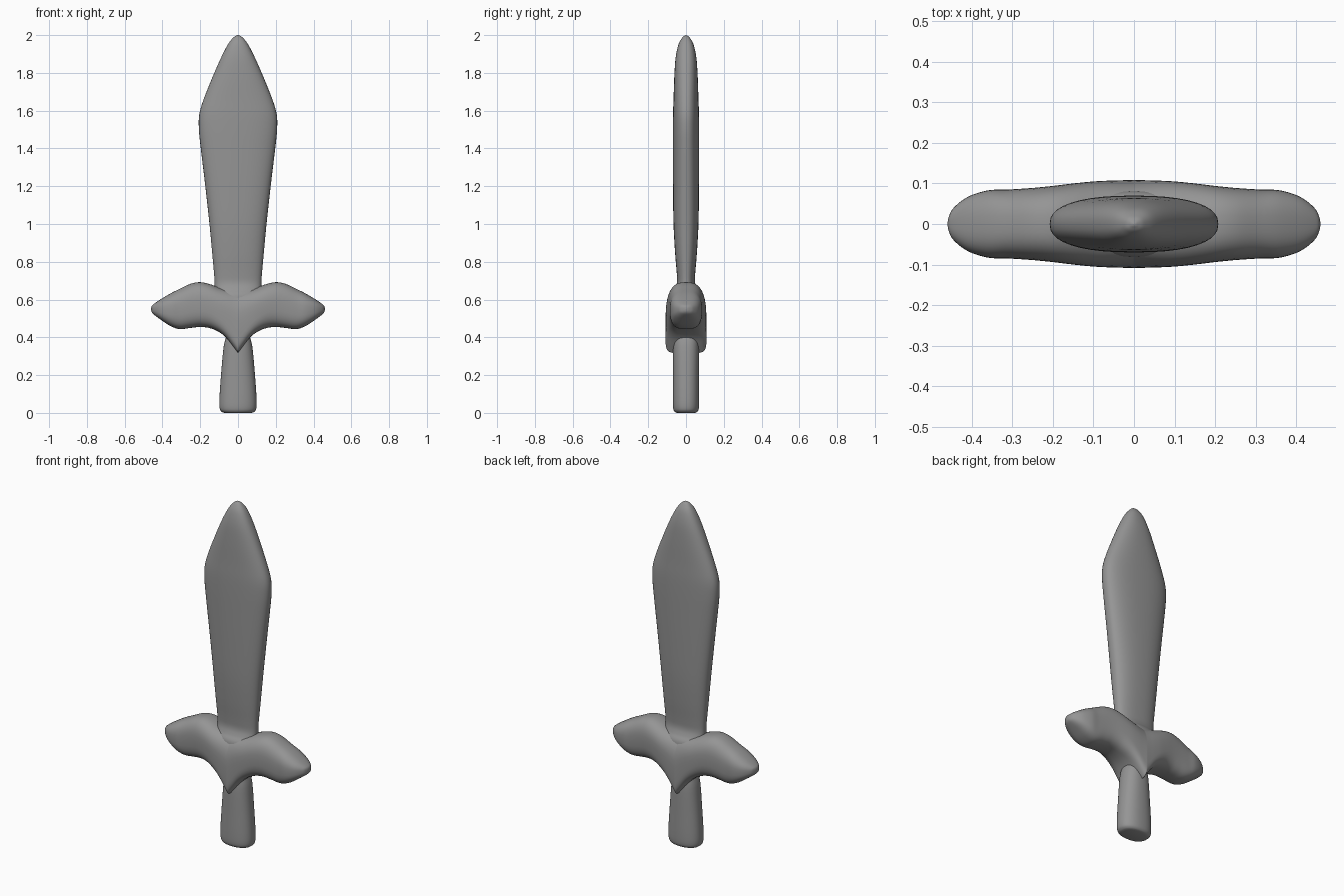
import bpy, bmesh, math
from mathutils import Vector

if "Cube" in bpy.data.objects:
    bpy.data.objects.remove(bpy.data.objects["Cube"])

SEG = 40    # points around each section
STEPS = 5   # smooth steps between key sections

# Dark grey for every part
grey = bpy.data.materials.new("dark_grey")
grey.diffuse_color = (0.3, 0.3, 0.3, 1)
grey.use_nodes = True
grey.node_tree.nodes["Principled BSDF"].inputs["Base Color"].default_value = grey.diffuse_color


def spline(rows):
    """Smoothly interpolate key rows of numbers (Catmull-Rom)."""
    rows = [Vector(r) for r in rows]
    out = []
    for i in range(len(rows) - 1):
        p0, p1 = rows[max(i - 1, 0)], rows[i]
        p2, p3 = rows[i + 1], rows[min(i + 2, len(rows) - 1)]
        for s in range(STEPS):
            t = s / STEPS
            out.append(0.5 * (2 * p1 + (p2 - p0) * t
                              + (2 * p0 - 5 * p1 + 4 * p2 - p3) * t * t
                              + (3 * p1 - p0 - 3 * p2 + p3) * t ** 3))
    return out + [rows[-1]]


def oval(a, b, n):
    """Points of a superellipse, half sizes a and b."""
    pts = []
    for k in range(SEG):
        t = 2 * math.pi * k / SEG
        c, s = math.cos(t), math.sin(t)
        pts.append((a * math.copysign(abs(c) ** (2 / n), c),
                    b * math.copysign(abs(s) ** (2 / n), s)))
    return pts


def loft(name, rings, cap_start=True):
    """Skin a stack of rings into one smooth object."""
    bm = bmesh.new()
    loops = [[bm.verts.new(p) for p in ring] for ring in rings]
    for a, b in zip(loops, loops[1:]):
        for k in range(SEG):
            j = (k + 1) % SEG
            bm.faces.new((a[k], a[j], b[j], b[k]))
    if cap_start:
        bm.faces.new(loops[0])
    bm.faces.new(loops[-1])
    bmesh.ops.recalc_face_normals(bm, faces=bm.faces)
    me = bpy.data.meshes.new(name)
    bm.to_mesh(me)
    bm.free()
    me.materials.append(grey)
    for p in me.polygons:
        p.use_smooth = True
    ob = bpy.data.objects.new(name, me)
    bpy.context.collection.objects.link(ob)
    return ob


def upright(name, keys, n):
    """Loft along z from rows of (z, half width, half depth)."""
    return loft(name, [[(x, y, z) for x, y in oval(max(a, 1e-3), max(b, 1e-3), n)]
                       for z, a, b in spline(keys)])


# Leaf-shaped blade, flared where it meets the guard
upright("blade", [
    (0.55, 0.125, 0.085), (0.62, 0.125, 0.080), (0.655, 0.124, 0.060),
    (0.69, 0.124, 0.048), (0.74, 0.127, 0.049), (0.85, 0.137, 0.058),
    (1.00, 0.151, 0.066), (1.20, 0.173, 0.069), (1.40, 0.197, 0.070),
    (1.50, 0.207, 0.070), (1.58, 0.205, 0.069), (1.66, 0.182, 0.066),
    (1.78, 0.134, 0.062), (1.88, 0.090, 0.055), (1.95, 0.054, 0.040),
    (1.985, 0.027, 0.021), (1.997, 0.010, 0.008), (2.0, 0.001, 0.001)], 2.4)

# Flared grip
upright("grip", [
    (0.0, 0.070, 0.048), (0.006, 0.086, 0.060), (0.025, 0.097, 0.068),
    (0.08, 0.098, 0.070), (0.20, 0.090, 0.069), (0.35, 0.076, 0.068),
    (0.42, 0.060, 0.062), (0.52, 0.055, 0.055)], 2.3)

# Winged guard, right half: (x, top z, bottom z, half depth, squareness of underside)
guard_keys = [
    (0.0, 0.645, 0.317, 0.109, 7), (0.025, 0.648, 0.350, 0.108, 6),
    (0.06, 0.654, 0.395, 0.107, 5), (0.10, 0.664, 0.428, 0.105, 4),
    (0.15, 0.682, 0.449, 0.100, 3.2), (0.20, 0.692, 0.455, 0.094, 3),
    (0.25, 0.684, 0.450, 0.089, 3), (0.31, 0.656, 0.444, 0.085, 3),
    (0.36, 0.631, 0.461, 0.083, 3), (0.41, 0.601, 0.494, 0.067, 3),
    (0.445, 0.577, 0.520, 0.040, 2.6), (0.457, 0.565, 0.534, 0.018, 2.4),
    (0.46, 0.551, 0.547, 0.003, 2.2)]
rings = []
for x, top, bot, d, n in spline(guard_keys):
    mid, h = (top + bot) / 2, (top - bot) / 2
    up, down = oval(d, h, 2.6), oval(d, h, n)
    rings.append([(x, p[0], mid + p[1]) for p in up[:SEG // 2] + down[SEG // 2:]])
guard = loft("guard", rings, cap_start=False)
m = guard.modifiers.new("mirror", 'MIRROR')
m.use_axis[0] = True
m.use_clip = True
